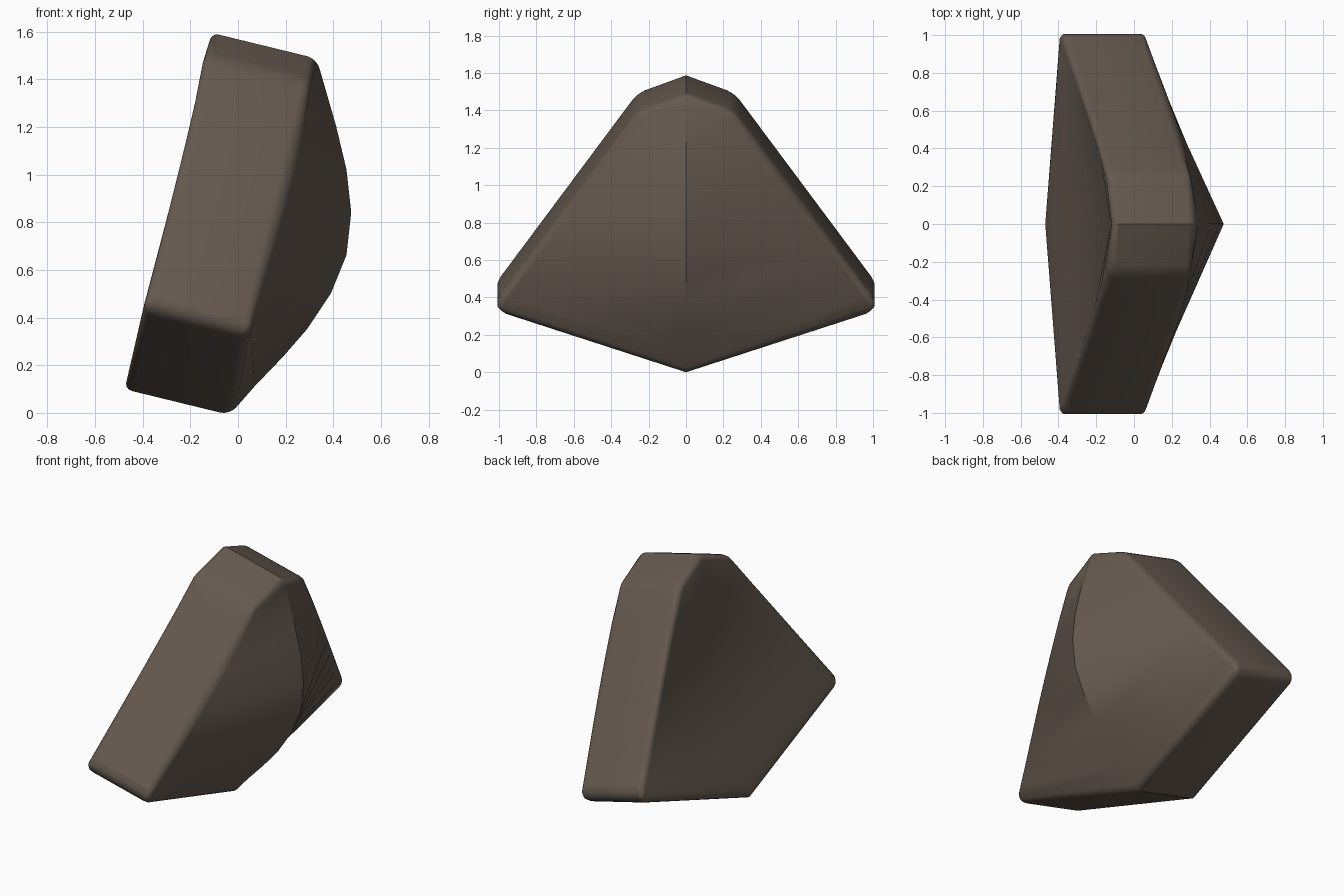
import bpy, bmesh
from mathutils import Vector

if "Cube" in bpy.data.objects:
    bpy.data.objects.remove(bpy.data.objects["Cube"])

# Tilted local axes: up along the wedge, and out of its front
BASE = Vector((-0.035, 0, -0.01))
UP = Vector((0.237, 0, 0.9715))
OUT = Vector((0.9715, 0, -0.237))
DEPTH = 0.462
HOLLOW = 0.4          # how strongly the back repeats the front's bulge
CORNER = Vector((0.052, 1.05, 0.33))
SHOULDER = Vector((0.31, 0.26, 1.39))

# Centre ridge profile of the front (x, z)
RIDGE = [(-0.035, -0.01), (0.07, 0.11), (0.19, 0.235), (0.29, 0.35), (0.39, 0.5),
         (0.455, 0.66), (0.475, 0.84), (0.455, 1.02), (0.412, 1.2), (0.33, 1.485)]

mat = bpy.data.materials.new("brown_stone")
mat.diffuse_color = (0.13, 0.10, 0.078, 1)
mat.use_nodes = True
mat.node_tree.nodes["Principled BSDF"].inputs["Base Color"].default_value = mat.diffuse_color

bm = bmesh.new()
weight = bm.edges.layers.float.new("bevel_weight_edge")
front, back = [], []
for x, z in RIDGE:
    t = max(0, z) / RIDGE[-1][1]
    ridge = Vector((x, 0, z))
    s, h = (ridge - BASE).dot(UP), (ridge - BASE).dot(OUT)
    hollow = BASE + UP * s + OUT * (h * HOLLOW - DEPTH)
    side = CORNER.lerp(SHOULDER, t)
    flip = Vector((side.x, -side.y, side.z))
    front.append([bm.verts.new(p) for p in (flip, ridge, side)])
    back.append([bm.verts.new(p) for p in (flip - OUT * DEPTH, hollow, side - OUT * DEPTH)])

# Front and back skins, straight-ruled from the sides to the ridge
n = len(RIDGE)
for i in range(n - 1):
    for grid in (front, back):
        for c in (0, 1):
            bm.faces.new((grid[i][c], grid[i][c + 1], grid[i + 1][c + 1], grid[i + 1][c]))
    # side walls
    for c in (0, 2):
        bm.faces.new((front[i][c], front[i + 1][c], back[i + 1][c], back[i][c]))
# Bottom and top walls
for i in (0, n - 1):
    for c in (0, 1):
        bm.faces.new((front[i][c], front[i][c + 1], back[i][c + 1], back[i][c]))
bmesh.ops.recalc_face_normals(bm, faces=bm.faces[:])


def soften(a, b, w):
    bm.edges.get((a, b))[weight] = w


# Rounded rims, wider rounding on the two side corners
for grid in (front, back):
    for c in (0, 2):
        for i in range(n - 1):
            soften(grid[i][c], grid[i + 1][c], 0.4)
        for i in (0, n - 1):
            soften(grid[i][c], grid[i][1], 0.4)
for c in (0, 2):
    soften(front[0][c], back[0][c], 1.0)
    soften(front[-1][c], back[-1][c], 0.5)

mesh = bpy.data.meshes.new("wedge_body")
bm.to_mesh(mesh)
bm.free()
mesh.materials.append(mat)
body = bpy.data.objects.new("wedge_body", mesh)
bpy.context.collection.objects.link(body)

bev = body.modifiers.new("rounding", 'BEVEL')
bev.limit_method = 'WEIGHT'
bev.width = 0.1
bev.segments = 4
bev.use_clamp_overlap = False

bpy.context.view_layer.objects.active = body
body.select_set(True)
bpy.ops.object.modifier_apply(modifier="rounding")
bpy.ops.object.shade_smooth_by_angle(angle=0.6)
# Stand on the ground
low = min(v.co.z for v in body.data.vertices)
for v in body.data.vertices:
    v.co.z -= low
